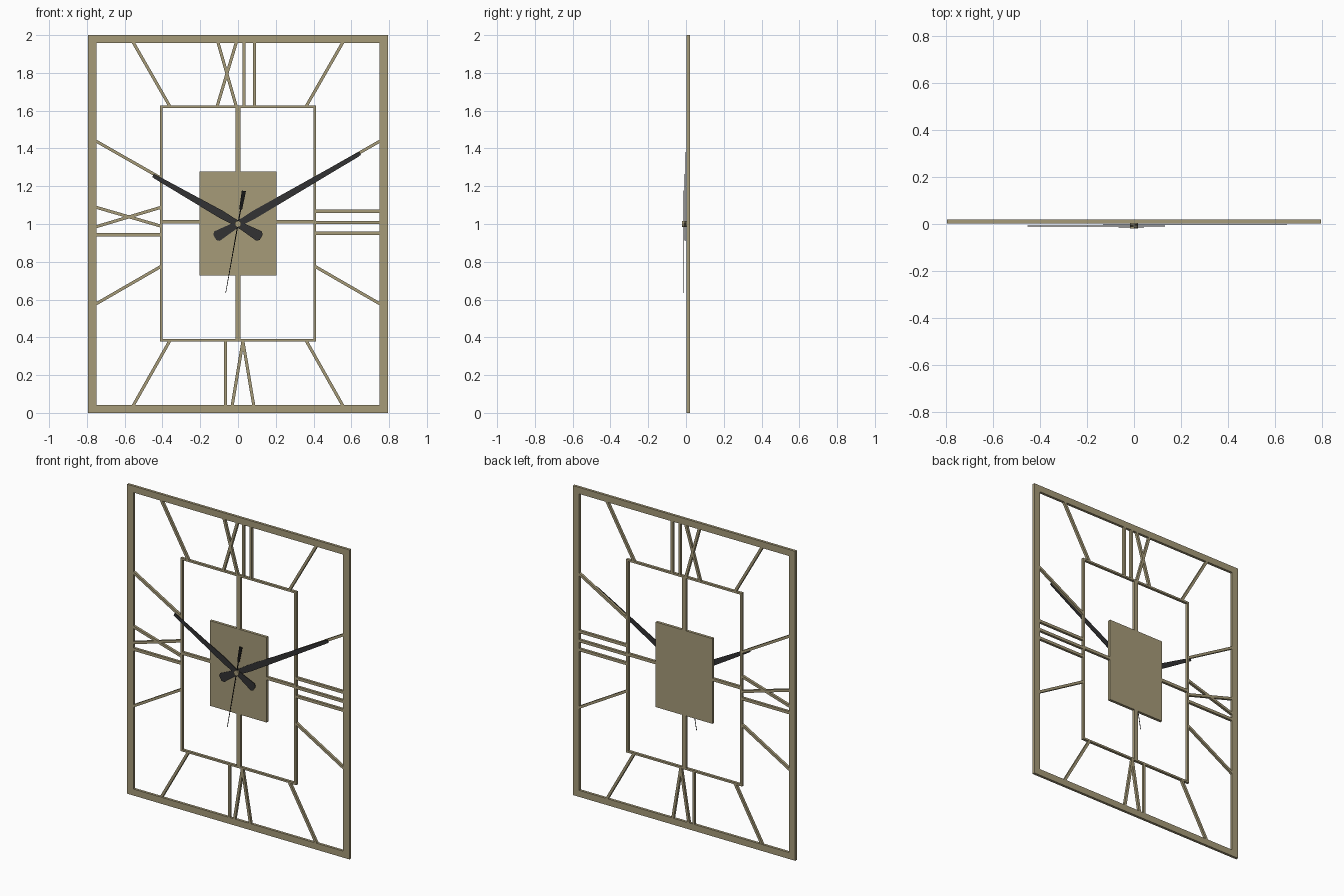
import bpy, bmesh, math
from mathutils import Vector

if "Cube" in bpy.data.objects:
    bpy.data.objects.remove(bpy.data.objects["Cube"])


def material(name, rgb):
    m = bpy.data.materials.new(name)
    m.diffuse_color = (*rgb, 1)
    m.use_nodes = True
    m.node_tree.nodes["Principled BSDF"].inputs["Base Color"].default_value = m.diffuse_color
    return m


BRASS = material("dull_brass", (0.38, 0.325, 0.19))
DARK = material("dark_grey", (0.032, 0.032, 0.033))
BLACK = material("black", (0.008, 0.008, 0.008))
FRONT, BACK = 0.003, 0.02
CENTRE = Vector((0, 1.0))


def prisms(name, outlines, y0, y1, mat):
    """One object made of flat (x, z) outlines, each extruded from y0 to y1."""
    bm = bmesh.new()
    for pts in outlines:
        face = bm.faces.new([bm.verts.new((x, y0, z)) for x, z in pts])
        new = bmesh.ops.extrude_face_region(bm, geom=[face])["geom"]
        verts = [v for v in new if isinstance(v, bmesh.types.BMVert)]
        bmesh.ops.translate(bm, vec=(0, y1 - y0, 0), verts=verts)
    bmesh.ops.recalc_face_normals(bm, faces=bm.faces)
    me = bpy.data.meshes.new(name)
    bm.to_mesh(me)
    bm.free()
    me.materials.append(mat)
    ob = bpy.data.objects.new(name, me)
    bpy.context.collection.objects.link(ob)
    return ob


def strip(x0, z0, x1, z1, w, extend=0.006):
    """Rectangle outline along a line, its ends pushed slightly into the frames."""
    a, b = Vector((x0, z0)), Vector((x1, z1))
    d = (b - a).normalized()
    n = Vector((-d.y, d.x)) * w / 2
    a, b = a - d * extend, b + d * extend
    return [a + n, b + n, b - n, a - n]


def border(name, x, z0, z1, tx, tz):
    """Rectangular frame from four mitred pieces."""
    o = [(-x, z0), (x, z0), (x, z1), (-x, z1)]
    i = [(-x + tx, z0 + tz), (x - tx, z0 + tz), (x - tx, z1 - tz), (-x + tx, z1 - tz)]
    quads = [[o[k], o[(k + 1) % 4], i[(k + 1) % 4], i[k]] for k in range(4)]
    ob = prisms(name, quads, FRONT, BACK, BRASS)
    # weld the mitres and remove the inner walls
    bm = bmesh.new()
    bm.from_mesh(ob.data)
    bmesh.ops.remove_doubles(bm, verts=bm.verts, dist=1e-5)
    inner = [f for f in bm.faces if all(len(e.link_faces) > 2 for e in f.edges
             if abs(e.verts[0].co.y - e.verts[1].co.y) < 1e-5) and abs(f.normal.y) < 0.5
             and abs(f.normal.x) > 0.1 and abs(f.normal.z) > 0.1]
    bmesh.ops.delete(bm, geom=inner, context="FACES")
    bmesh.ops.recalc_face_normals(bm, faces=bm.faces)
    bm.to_mesh(ob.data)
    bm.free()


# Frames and centre plate
border("outer_frame", 0.795, 0, 2, 0.045, 0.042)
border("inner_frame", 0.414, 0.378, 1.627, 0.014, 0.012)
prisms("centre_plate", [[(-0.203, 0.727), (0.203, 0.727), (0.203, 1.277), (-0.203, 1.277)]],
       FRONT - 0.001, BACK, BRASS)

F, B = FRONT + 0.0003, BACK - 0.0003

# Cross bars holding the plate
prisms("cross_bars", [strip(0, 1.277, 0, 1.615, 0.028), strip(0, 0.39, 0, 0.727, 0.028),
                      strip(-0.40, 1.012, -0.203, 1.012, 0.019),
                      strip(0.203, 1.012, 0.40, 1.012, 0.019)], F, B, BRASS)

# Slanted hour markers, mirrored left and right
spokes = []
for s in (-1, 1):
    for x0, z0, x1, z1 in ((0.553, 1.958, 0.362, 1.625), (0.553, 0.042, 0.362, 0.38),
                           (0.75, 1.438, 0.412, 1.245), (0.75, 0.578, 0.412, 0.773)):
        spokes.append(strip(s * x0, z0, s * x1, z1, 0.016))
prisms("hour_spokes", spokes, F, B, BRASS)

# Numeral bars on the four sides
T0, T1, W = 1.958, 1.625, 0.016
prisms("twelve_bars", [strip(-0.105, T0, -0.01, T1, W), strip(-0.01, T0, -0.11, T1, W),
                       strip(0.033, T0, 0.033, T1, W), strip(0.088, T0, 0.088, T1, W)], F, B, BRASS)
prisms("three_bars", [strip(0.412, z, 0.75, z, 0.018) for z in (1.067, 1.008, 0.95)], F, B, BRASS)
prisms("six_bars", [strip(-0.067, 0.042, -0.067, 0.38, W), strip(-0.03, 0.042, 0.026, 0.38, W),
                    strip(0.083, 0.042, 0.026, 0.38, W)], F, B, BRASS)
prisms("nine_bars", [strip(-0.75, 1.088, -0.412, 0.99, W), strip(-0.75, 0.986, -0.412, 1.087, W),
                     strip(-0.75, 0.944, -0.412, 0.944, 0.018)], F, B, BRASS)


# Hands: half-width profile along the pointing direction
def hand(name, tip, profile, y0, y1, mat):
    d = (Vector(tip) - CENTRE).normalized()
    n = Vector((-d.y, d.x))
    pts = [CENTRE + d * t + n * w for t, w in profile]
    pts += [CENTRE + d * t - n * w for t, w in reversed(profile)]
    prisms(name, [pts], y0, y1, mat)


def blade(length):
    return [(-0.142, 0.016), (-0.128, 0.029), (-0.03, 0.019), (0.03, 0.017), (0.10, 0.021),
            (length - 0.02, 0.011), (length, 0.009)]


hand("minute_hand", (0.645, 1.373), blade(0.747), -0.005, -0.002, DARK)
hand("hour_hand", (-0.45, 1.257), blade(0.518), -0.010, -0.007, DARK)
hand("second_hand", (-0.065, 0.635), [(-0.178, 0.011), (-0.08, 0.008), (-0.075, 0.003),
                                      (0.372, 0.0015)], -0.0165, -0.0145, BLACK)

# Hub pin through the hands
ring = [(0.017 * math.cos(a), 1 + 0.017 * math.sin(a))
        for a in (k * math.tau / 24 for k in range(24))]
hub = prisms("hub_pin", [ring], -0.02, 0.004, BRASS)
for p in hub.data.polygons:
    p.use_smooth = len(p.vertices) == 4
for e in hub.data.edges:
    a, b = (hub.data.vertices[i].co for i in e.vertices)
    e.use_edge_sharp = abs(a.y - b.y) < 1e-5
